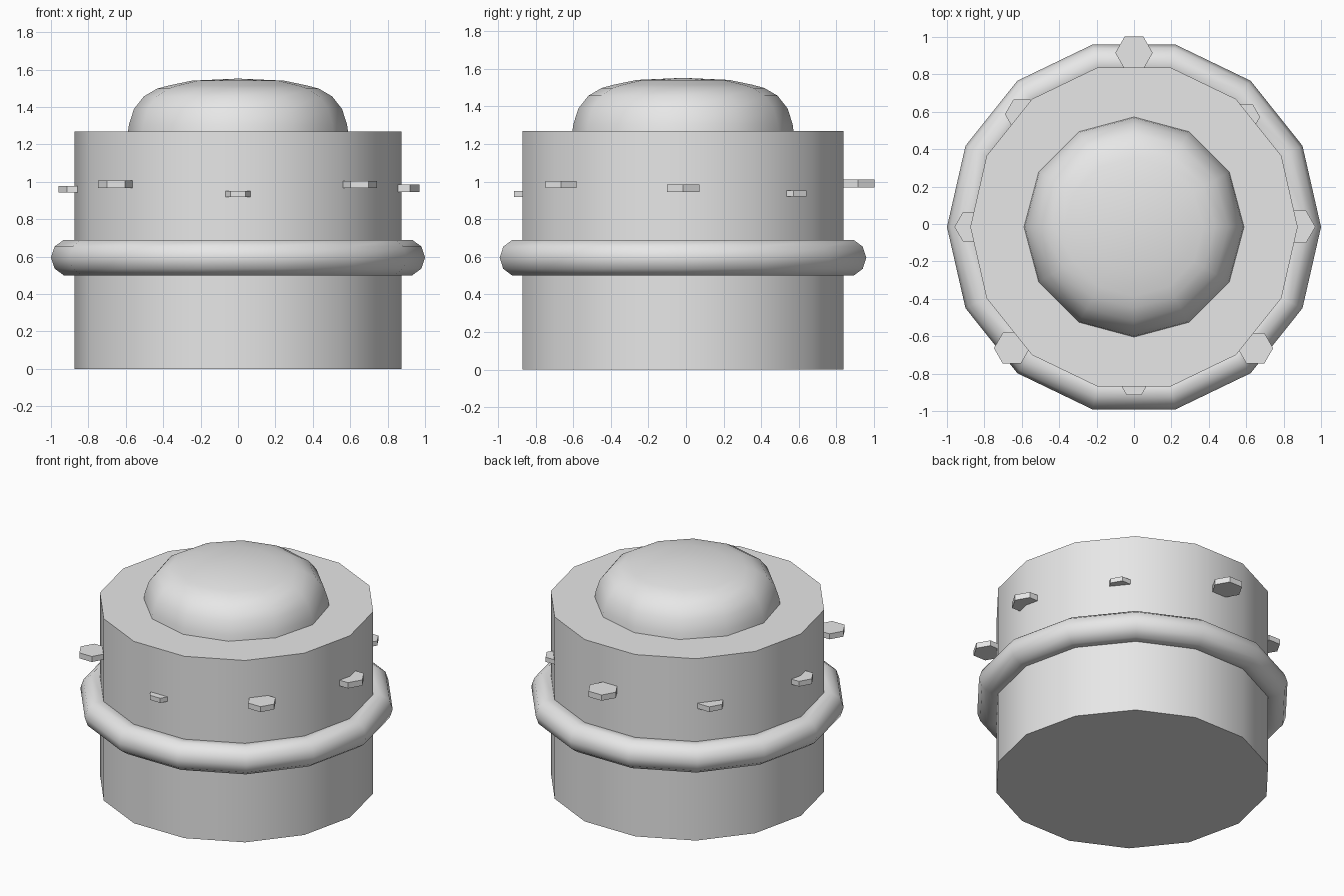
import bpy, bmesh, math

if "Cube" in bpy.data.objects:
    bpy.data.objects.remove(bpy.data.objects["Cube"])

CY = -0.016  # shared axis of the body, ring and dome

grey = bpy.data.materials.new("plain grey")
grey.diffuse_color = (0.8, 0.8, 0.8, 1)
grey.use_nodes = True
grey.node_tree.nodes["Principled BSDF"].inputs["Base Color"].default_value = grey.diffuse_color


def lathe(name, profile, sides, angle, closed=False):
    """Spin (radius, z) points round the vertical axis; radius 0 makes a pole."""
    bm = bmesh.new()
    rings = []
    for r, z in profile:
        if r == 0:
            rings.append([bm.verts.new((0, 0, z))] * sides)
        else:
            rings.append([bm.verts.new((r * math.cos(2 * math.pi * i / sides),
                                        r * math.sin(2 * math.pi * i / sides), z))
                          for i in range(sides)])
    pairs = list(zip(rings, rings[1:]))
    if closed:
        pairs.append((rings[-1], rings[0]))
    for a, b in pairs:
        for i in range(sides):
            j = (i + 1) % sides
            bm.faces.new(list(dict.fromkeys((a[i], a[j], b[j], b[i]))))
    if not closed:
        for ring in (rings[0], rings[-1]):
            if len(set(ring)) > 1:
                bm.faces.new(ring)
    bmesh.ops.recalc_face_normals(bm, faces=bm.faces)
    me = bpy.data.meshes.new(name)
    bm.to_mesh(me)
    bm.free()
    me.materials.append(grey)
    ob = bpy.data.objects.new(name, me)
    bpy.context.collection.objects.link(ob)
    ob.location.y = CY
    bpy.ops.object.select_all(action='DESELECT')
    ob.select_set(True)
    bpy.context.view_layer.objects.active = ob
    bpy.ops.object.shade_smooth_by_angle(angle=math.radians(angle))
    return ob


# Main drum
lathe("body", [(0.875, 0), (0.875, 1.268)], 14, 40)

# Ring round the middle
lathe("band_ring", [(0.9 + 0.1 * math.cos(math.tau * k / 10),
                     0.595 + 0.1 * math.sin(math.tau * k / 10)) for k in range(10)],
      14, 60, closed=True)

# Flattened dome on top
lathe("dome", [(0.59, 1.255), (0.583, 1.307), (0.556, 1.39), (0.503, 1.457),
               (0.433, 1.498), (0.37, 1.515), (0.246, 1.541), (0, 1.552)], 12, 60)

# Hexagonal studs, uneven in size and height: x, y, z, radius
studs = [
    (0.87, -0.015, 0.965, 0.10), (0.594, 0.572, 0.937, 0.08),
    (0, 0.915, 0.99, 0.10), (-0.60, 0.587, 0.94, 0.09),
    (-0.87, -0.015, 0.96, 0.09), (-0.653, -0.664, 0.987, 0.096),
    (0, -0.845, 0.935, 0.08), (0.649, -0.664, 0.985, 0.095),
]
for n, (x, y, z, r) in enumerate(studs):
    stud = lathe(f"stud_{n + 1}", [(r, -0.2 * r), (r, 0.2 * r)], 6, 30)
    stud.location = (x, y, z)
